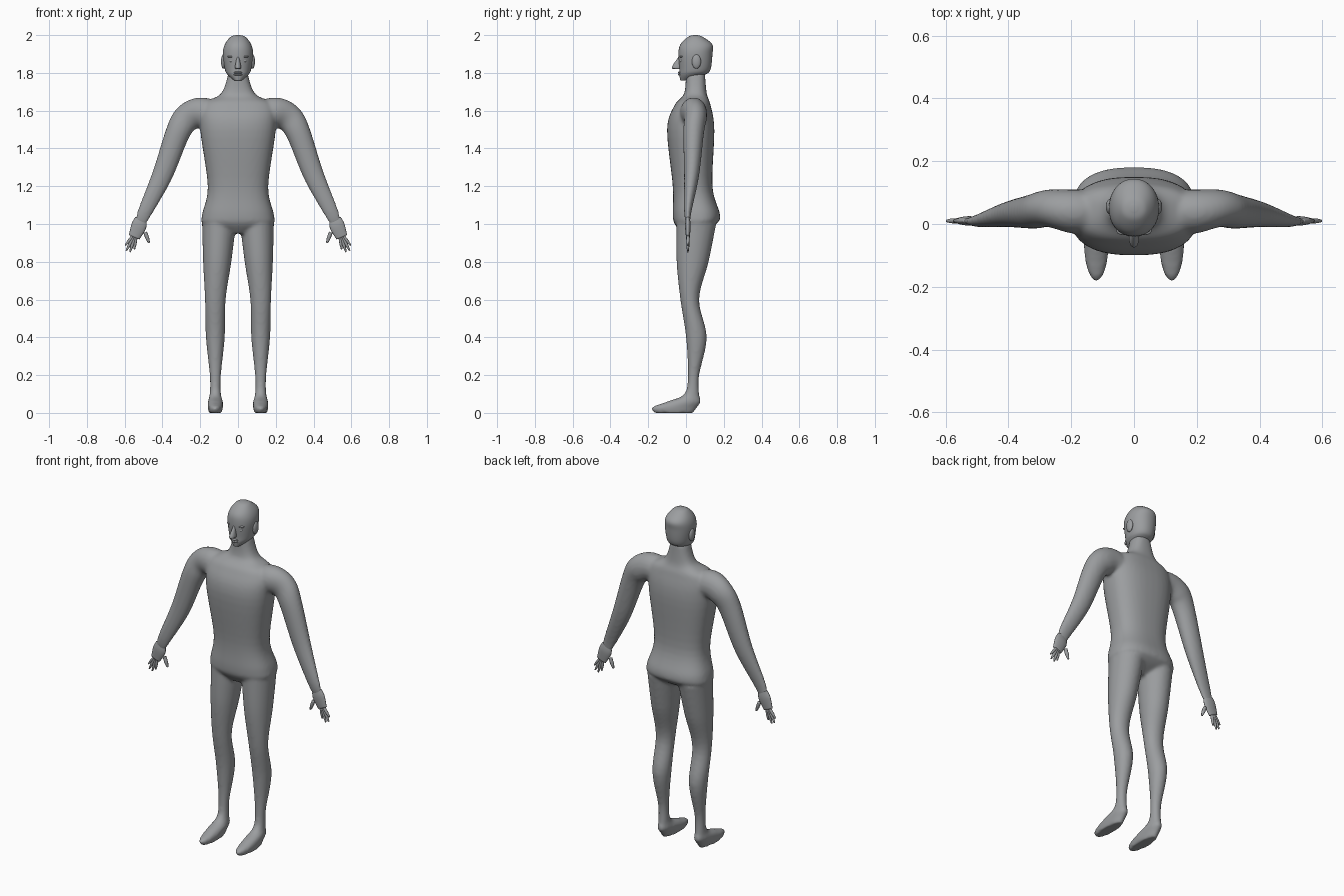
import bpy
import bmesh
import math
from mathutils import Vector

cube = bpy.data.objects.get("Cube")
if cube:
    bpy.data.objects.remove(cube, do_unlink=True)

grey = (0.33, 0.34, 0.35, 1)
skin = bpy.data.materials.new("plain grey")
skin.use_nodes = True
skin.diffuse_color = grey
skin.node_tree.nodes["Principled BSDF"].inputs["Base Color"].default_value = grey


def smooth_path(rows, steps=6):
    """Resample rows of numbers along a smooth spline through all of them."""
    rows = [Vector(row) for row in rows]
    last = len(rows) - 1
    result = []
    for i in range(last):
        start, end = rows[i], rows[i + 1]
        leave = (end - rows[max(i - 1, 0)]) / 2
        arrive = (rows[min(i + 2, last)] - start) / 2
        for step in range(steps):
            t = step / steps
            blend = t * t * (3 - 2 * t)
            result.append(start.lerp(end, blend)
                          + leave * t * (1 - t) ** 2 - arrive * t * t * (1 - t))
    return result + [rows[last]]


def loft(bm, rows, side=1, bend=False, power=2, sides=24):
    """Rows are (x, y, z, half width, half depth); bend turns rings to follow the path."""
    path = smooth_path(rows)
    rings = []
    for i, (x, y, z, width, depth) in enumerate(path):
        across = Vector((1, 0, 0))
        if bend:
            along = path[min(i + 1, len(path) - 1)] - path[max(i - 1, 0)]
            across = Vector((-along[2], 0, along[0])).normalized()
        ring = []
        for k in range(sides):
            angle = math.tau * k / sides
            c, s = math.cos(angle), math.sin(angle)
            point = Vector((x, y, z))
            point += across * width * math.copysign(abs(c) ** (2 / power), c)
            point.y += depth * math.copysign(abs(s) ** (2 / power), s)
            point.x *= side
            ring.append(bm.verts.new(point))
        rings.append(ring)
    for lower, upper in zip(rings, rings[1:]):
        for k in range(sides):
            n = (k + 1) % sides
            bm.faces.new((lower[k], lower[n], upper[n], upper[k]))
    bm.faces.new(rings[0])
    bm.faces.new(rings[-1])


def level(row, x=0):
    """Turn (height, half width, front, back) into a loft row."""
    z, width, front, back = row
    return (x, (front + back) / 2, z, width, (back - front) / 2)


def finish(name, bm):
    bmesh.ops.recalc_face_normals(bm, faces=bm.faces)
    for face in bm.faces:
        face.smooth = True
    mesh = bpy.data.meshes.new(name)
    bm.to_mesh(mesh)
    bm.free()
    mesh.materials.append(skin)
    obj = bpy.data.objects.new(name, mesh)
    bpy.context.collection.objects.link(obj)
    return obj


def blob(name, place, size):
    """Smooth ellipsoid for small features of the face."""
    bpy.ops.mesh.primitive_uv_sphere_add(segments=20, ring_count=12, radius=1, location=place)
    obj = bpy.context.object
    obj.name = name
    obj.scale = size
    obj.data.materials.append(skin)
    bpy.ops.object.shade_smooth()


def finger(bm, side, x, z, degrees, reach, thick):
    """Tapered digit that swings outward from straight down by an angle."""
    swing = math.radians(degrees)
    rows = []
    for part, radius in ((0.3, thick), (0.7, thick), (1, thick / 2)):
        rows.append((x + math.sin(swing) * reach * part, 0.01,
                     z - math.cos(swing) * reach * part, radius, radius))
    loft(bm, rows, side, bend=True, sides=10)


def leg_centre(z):
    """Legs stand straight to the knee, then lean in to the hip."""
    return 0.12 - 0.05 * max(0, z - 0.6)


# Level sections: height, half width, front, back
torso = [(0.95, 0.05, -0.02, 0.08), (1, 0.18, -0.06, 0.16), (1.05, 0.19, -0.07, 0.18),
         (1.2, 0.16, -0.07, 0.14), (1.5, 0.2, -0.1, 0.15), (1.63, 0.19, -0.06, 0.13),
         (1.69, 0.09, -0.01, 0.11), (1.8, 0.05, 0, 0.1)]
leg = [(0, 0.035, -0.17, 0.04), (0.03, 0.04, -0.18, 0.06), (0.06, 0.04, -0.1, 0.08),
       (0.1, 0.03, -0.01, 0.07), (0.2, 0.03, 0.01, 0.07), (0.4, 0.05, 0, 0.11),
       (0.6, 0.055, -0.03, 0.07), (0.8, 0.075, -0.05, 0.12), (1, 0.09, -0.05, 0.16)]
head = [(1.76, 0.02, -0.03, 0.02), (1.79, 0.055, -0.035, 0.1), (1.82, 0.07, -0.035, 0.13),
        (1.9, 0.08, -0.04, 0.14), (1.95, 0.07, -0.03, 0.14), (1.99, 0.04, 0.01, 0.09),
        (2, 0.01, 0.04, 0.06)]
# Arm path with half width and half depth
arm = [(0.12, 0.04, 1.57, 0.08, 0.07), (0.2, 0.04, 1.59, 0.08, 0.07),
       (0.27, 0.05, 1.56, 0.075, 0.06), (0.32, 0.04, 1.48, 0.065, 0.055),
       (0.4, 0.03, 1.26, 0.055, 0.04), (0.49, 0.01, 1.07, 0.04, 0.02),
       (0.52, 0.01, 1, 0.03, 0.01)]
palm = [(0.515, 0.01, 1.03, 0.03, 0.01), (0.525, 0.01, 0.99, 0.04, 0.015),
        (0.55, 0.01, 0.93, 0.03, 0.01)]

# Body: overlapping lofts fused into one skin
bm = bmesh.new()
loft(bm, [level(row) for row in torso], power=2.5, sides=40)
for side in (1, -1):
    loft(bm, [level(row, leg_centre(row[0])) for row in leg], side)
    loft(bm, arm, side, bend=True)
body = finish("body", bm)
fuse = body.modifiers.new("fuse", "REMESH")
fuse.mode = "VOXEL"
fuse.voxel_size = 0.009
fuse.use_smooth_shade = True
relax = body.modifiers.new("relax", "SMOOTH")
relax.factor = 0.5
relax.iterations = 6

# Head with nose and mouth
bm = bmesh.new()
loft(bm, [level(row) for row in head], power=2.15, sides=36)
finish("head", bm)
bm = bmesh.new()
nose = [(1.885, 0.006, -0.04, -0.02), (1.83, 0.016, -0.075, -0.02), (1.82, 0.01, -0.06, -0.02)]
loft(bm, [level(row) for row in nose], sides=16)
finish("nose", bm)
for label, z in (("upper_lip", 1.802), ("lower_lip", 1.791)):
    blob(label, (0, -0.033, z), (0.023, 0.01, 0.006))

# Paired parts: hands, eyes, brows and ears
for side, label in ((1, "left"), (-1, "right")):
    bm = bmesh.new()
    loft(bm, palm, side, bend=True)
    for i, reach in enumerate((0.1, 0.12, 0.12, 0.1)):
        finger(bm, side, 0.535, 0.965, 38 - 10 * i, reach, 0.008)
    finger(bm, side, 0.5, 0.98, -20, 0.085, 0.01)
    finish(label + "_hand", bm)
    blob(label + "_eye", (side * 0.032, -0.021, 1.864), (0.015, 0.011, 0.009))
    blob(label + "_brow", (side * 0.034, -0.022, 1.886), (0.022, 0.013, 0.006))
    blob(label + "_ear", (side * 0.077, 0.055, 1.86), (0.013, 0.024, 0.038))
